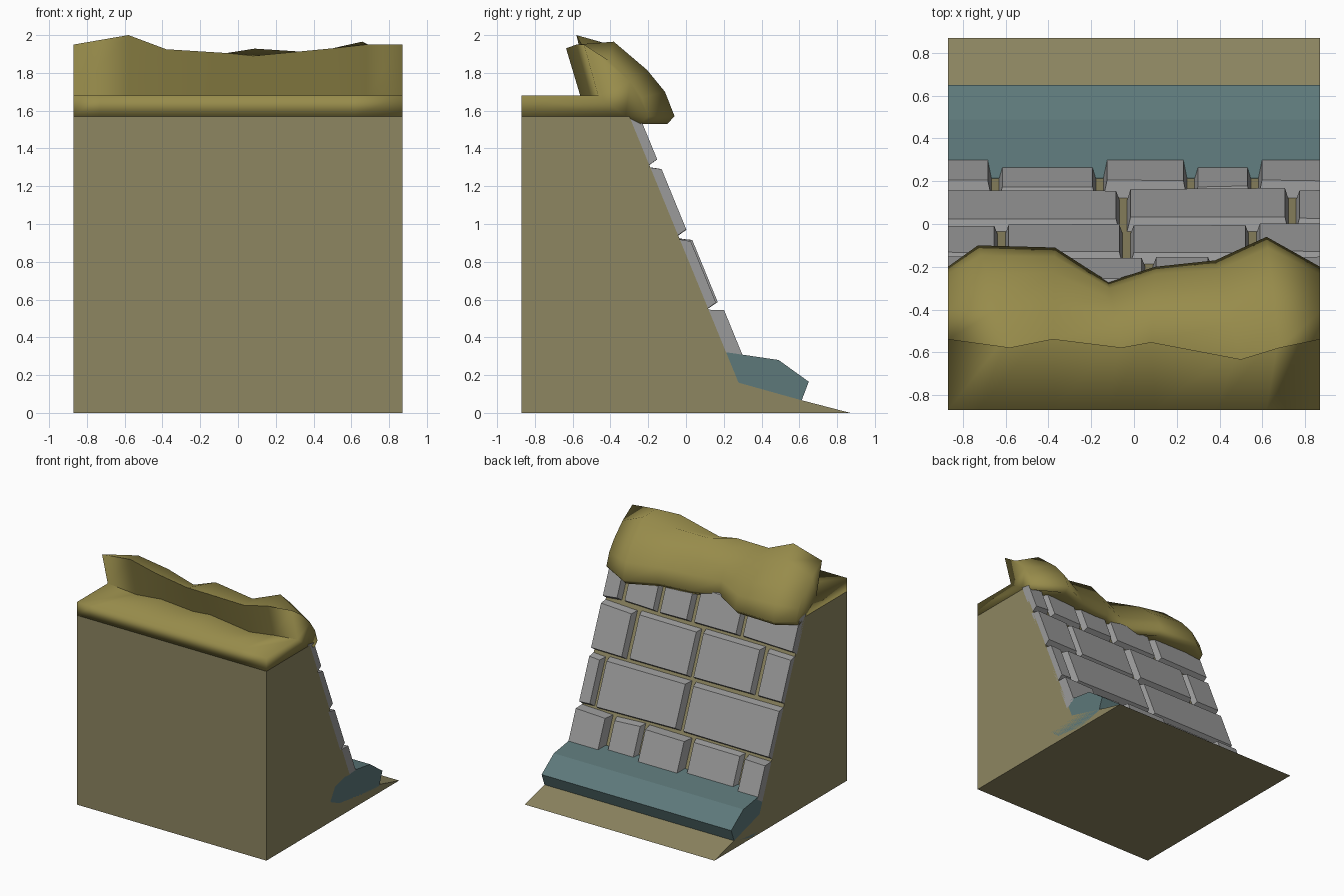
import bpy, bmesh, math, random

random.seed(4)
if "Cube" in bpy.data.objects:
    bpy.data.objects.remove(bpy.data.objects["Cube"], do_unlink=True)

W = 0.87            # half width and half depth
GROUND_TOP = 1.57   # height where the turf starts


def material(name, rgb):
    m = bpy.data.materials.new(name)
    m.use_nodes = True
    m.diffuse_color = (*rgb, 1)
    m.node_tree.nodes["Principled BSDF"].inputs["Base Color"].default_value = (*rgb, 1)
    return m


soil = material("khaki_soil", (0.27, 0.24, 0.12))
turf = material("olive_turf", (0.31, 0.26, 0.07))
stone = material("grey_stone", (0.33, 0.33, 0.33))
teal = material("dark_teal", (0.11, 0.19, 0.195))


def loft(name, rings, mat):
    """Join closed rings of points into a capped solid."""
    bm = bmesh.new()
    loops = [[bm.verts.new(p) for p in ring] for ring in rings]
    n = len(loops[0])
    for a, b in zip(loops, loops[1:]):
        for i in range(n):
            j = (i + 1) % n
            bm.faces.new((a[i], a[j], b[j], b[i]))
    bm.faces.new(loops[0])
    bm.faces.new(loops[-1])
    bmesh.ops.recalc_face_normals(bm, faces=bm.faces)
    mesh = bpy.data.meshes.new(name)
    bm.to_mesh(mesh)
    bm.free()
    mesh.materials.append(mat)
    ob = bpy.data.objects.new(name, mesh)
    bpy.context.collection.objects.link(ob)
    return ob


def prism(name, profile, mat):
    return loft(name, [[(x, y, z) for y, z in profile] for x in (-W, W)], mat)


def wall_y(z):
    return -0.3 + (GROUND_TOP - z) * 0.41


# Sloping bank and the low bar lying along its foot
prism("bank", [(-W, 0), (W, 0), (0.6, 0.07), (wall_y(0.16), 0.16),
               (wall_y(GROUND_TOP), GROUND_TOP), (-W, GROUND_TOP)], soil)
prism("foot_bar", [(-0.03, 0.17), (0.03, 0.27), (0.22, 0.32), (0.49, 0.28),
                   (0.65, 0.165), (0.61, 0.06), (0.38, 0.01), (0.11, 0.05)], teal)

# Turf: flat slab with a raised wavy ridge that hangs over the wall
# Columns: lip x, lip y, lip z, hem x, hem y, bulge
columns = [
    (-W, -0.54, 1.95, -W, -0.20, 0.78),
    (-0.58, -0.58, 2.00, -0.73, -0.10, 0.88),
    (-0.38, -0.54, 1.925, -0.37, -0.11, 0.92),
    (-0.06, -0.58, 1.905, -0.12, -0.27, 0.92),
    (0.08, -0.555, 1.89, 0.10, -0.20, 1.12),
    (0.50, -0.635, 1.93, 0.38, -0.17, 0.93),
    (0.68, -0.58, 1.95, 0.62, -0.06, 1.04),
    (W, -0.54, 1.95, W, -0.20, 0.78),
]
rings = []
for lx, ly, lz, hx, hy, bulge in columns:
    ring = [(hx, -W, GROUND_TOP), (hx, -W, 1.68), (lx, ly + 0.075, 1.68), (lx, ly, lz)]
    for t, h in ((0.38, 1.0), (0.72, 0.62), (0.9, 0.33)):
        ring.append((lx + (hx - lx) * t, ly + (hy - ly) * t,
                     GROUND_TOP + (lz - GROUND_TOP) * h * bulge))
    ring += [(hx, hy, GROUND_TOP), (hx, hy - 0.04, 1.53), (hx, -0.32, GROUND_TOP)]
    rings.append(ring)
grass = loft("turf_cap", rings, turf)
bpy.ops.object.select_all(action='DESELECT')
grass.select_set(True)
bpy.context.view_layer.objects.active = grass
bpy.ops.object.shade_smooth_by_angle(angle=math.radians(95))


# Chamfered stones laid in courses on the slope
def on_wall(x, z, d):
    return (x, wall_y(z) + d * 0.925, z + d * 0.38)


def add_stone(name, x0, x1, z0, z1, depth):
    jitter = lambda: random.uniform(-0.008, 0.008)
    left = 0 if x0 <= -W else 0.022
    right = 0 if x1 >= W else 0.022
    za, zb = z0 + jitter(), z0 + jitter()
    zc, zd = z1 + jitter(), z1 + jitter()
    back = [on_wall(x0, za, -0.02), on_wall(x1, zb, -0.02),
            on_wall(x1, zc, -0.02), on_wall(x0, zd, -0.02)]
    front = [on_wall(x0 + left, za + 0.015, depth), on_wall(x1 - right, zb + 0.015, depth),
             on_wall(x1 - right, zc - 0.04, depth), on_wall(x0 + left, zd - 0.04, depth)]
    loft(name, [back, front], stone)


# Each course: bottom, top, seams, two alternating depths
courses = [
    (0.25, 0.55, (-W, -0.65, -0.16, 0.265, 0.565, W), (0.075, 0.045)),
    (0.555, 0.93, (-W, -0.05, 0.74, W), (0.05, 0.06)),
    (0.94, 1.305, (-W, -0.62, -0.035, 0.555, W), (0.045, 0.052)),
    (1.315, 1.60, (-W, -0.38, 0.07, 0.38, 0.71, W), (0.05, 0.045)),
]
for row, (z0, z1, seams, depths) in enumerate(courses):
    for i, (a, b) in enumerate(zip(seams, seams[1:])):
        x0 = a if a <= -W else a + 0.012
        x1 = b if b >= W else b - 0.012
        add_stone(f"stone_{row + 1}_{i + 1}", x0, x1, z0, z1, depths[i % 2])
